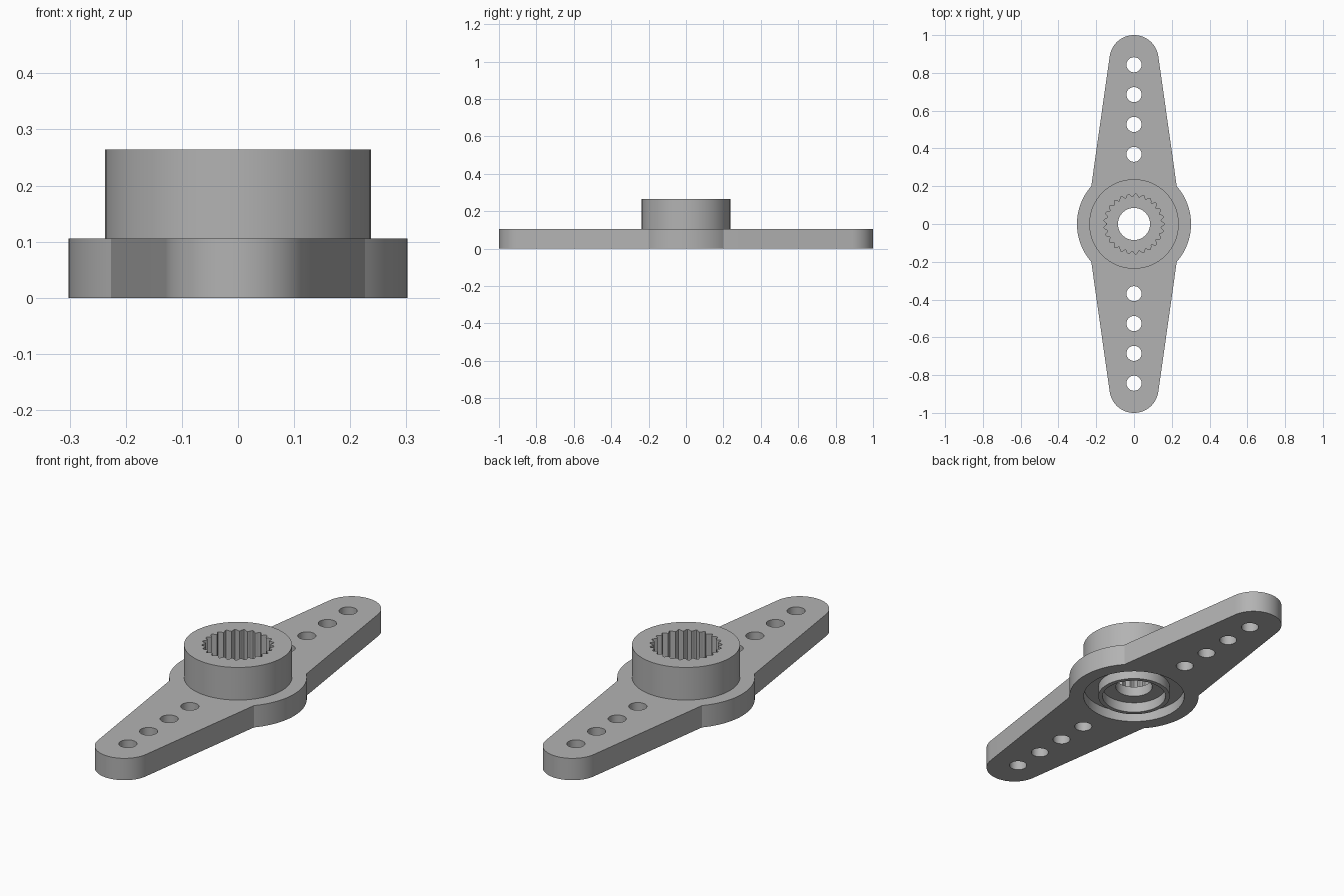
import bpy, bmesh
from math import sin, cos, pi, radians, sqrt

if "Cube" in bpy.data.objects:
    bpy.data.objects.remove(bpy.data.objects["Cube"], do_unlink=True)

PLATE_TOP, COLLAR_TOP = 0.106, 0.264
HUB_R, COLLAR_R, TIP_R = 0.302, 0.237, 0.13
TEETH = 25

grey = bpy.data.materials.new("grey plastic")
grey.use_nodes = True
colour = (0.45, 0.45, 0.45, 1)
grey.diffuse_color = colour
grey.node_tree.nodes["Principled BSDF"].inputs["Base Color"].default_value = colour


def prism(name, outline, z0, z1):
    """Extrude a closed counter-clockwise outline from z0 to z1."""
    bm = bmesh.new()
    base = bm.faces.new([bm.verts.new((x, y, z0)) for x, y in outline])
    top = bmesh.ops.extrude_face_region(bm, geom=[base], use_keep_orig=True)["geom"]
    bmesh.ops.translate(bm, vec=(0, 0, z1 - z0),
                        verts=[v for v in top if isinstance(v, bmesh.types.BMVert)])
    bmesh.ops.recalc_face_normals(bm, faces=bm.faces)
    mesh = bpy.data.meshes.new(name)
    bm.to_mesh(mesh)
    bm.free()
    mesh.materials.append(grey)
    ob = bpy.data.objects.new(name, mesh)
    bpy.context.collection.objects.link(ob)
    return ob


def arc(r, a0, a1, n, cy=0.0):
    """Points on an arc, angles in degrees."""
    angles = [radians(a0 + (a1 - a0) * i / n) for i in range(n + 1)]
    return [(r * cos(a), cy + r * sin(a)) for a in angles]


def circle(r, n=96, cy=0.0):
    return arc(r, 0, 360, n, cy)[:-1]


def combine(target, tool, operation):
    """Apply one boolean step and discard the tool."""
    mod = target.modifiers.new(operation, "BOOLEAN")
    mod.operation, mod.object, mod.solver = operation, tool, "EXACT"
    graph = bpy.context.evaluated_depsgraph_get()
    mesh = bpy.data.meshes.new_from_object(target.evaluated_get(graph))
    target.modifiers.clear()
    target.data = mesh
    bpy.data.objects.remove(tool, do_unlink=True)


# Plate outline: round hub with two tapered, round-ended arms
half = (arc(HUB_R, -41.5, 41.5, 32)
        + arc(TIP_R, 8, 172, 40, 1 - TIP_R))
outline = half + [(-x, -y) for x, y in half]
horn = prism("double_arm_horn", outline, 0, PLATE_TOP)

# Raised collar around the shaft
combine(horn, prism("collar", circle(COLLAR_R), 0.08, COLLAR_TOP), "UNION")

# Underside recess, with a ring left standing inside it
groove = prism("groove", circle(0.235), -0.05, 0.05)
combine(groove, prism("ring", circle(0.167), -0.1, 0.1), "DIFFERENCE")
combine(horn, groove, "DIFFERENCE")
combine(horn, prism("ring_recess", circle(0.147), -0.05, 0.05), "DIFFERENCE")

# Toothed shaft socket and screw hole
steps = TEETH * 8
socket = []
for i in range(steps):
    a = 2 * pi * i / steps
    r = 0.151 + 0.009 * cos(TEETH * a)
    socket.append((r * cos(a), r * sin(a)))
combine(horn, prism("socket", socket, 0.1, 0.4), "DIFFERENCE")
combine(horn, prism("screw_hole", circle(0.085, 64), -0.1, 0.4), "DIFFERENCE")

# Linkage holes along both arms
for side in (-1, 1):
    for i in range(4):
        y = side * (0.369 + 0.158 * i)
        combine(horn, prism("linkage_hole", circle(0.04, 40, y), -0.1, 0.3), "DIFFERENCE")

bpy.ops.object.select_all(action="DESELECT")
horn.select_set(True)
bpy.context.view_layer.objects.active = horn
bpy.ops.object.shade_smooth_by_angle(angle=radians(30))
